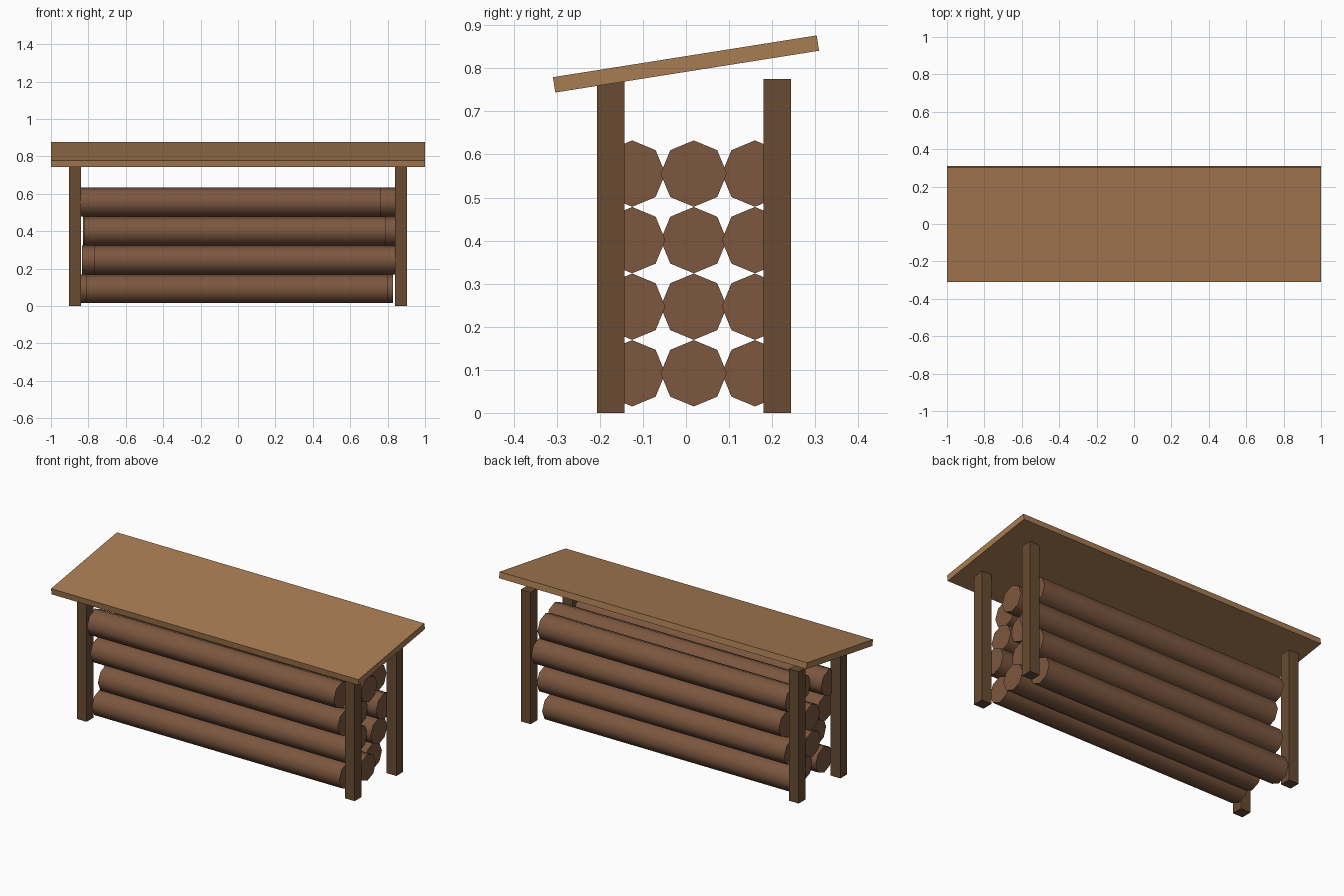
import bpy
from math import radians

if "Cube" in bpy.data.objects:
    bpy.data.objects.remove(bpy.data.objects["Cube"])


def material(name, color):
    m = bpy.data.materials.new(name)
    m.diffuse_color = (*color, 1)
    m.use_nodes = True
    m.node_tree.nodes["Principled BSDF"].inputs["Base Color"].default_value = m.diffuse_color
    return m


ROOF = material("roof_wood", (0.39, 0.20, 0.085))
POST = material("post_wood", (0.14, 0.07, 0.032))
LOG = material("log_bark", (0.20, 0.095, 0.05))


def box(name, center, size, mat, tilt=0):
    bpy.ops.mesh.primitive_cube_add(size=1, location=center)
    o = bpy.context.object
    o.name = name
    o.scale = size
    bpy.ops.object.transform_apply(location=False, rotation=False, scale=True)
    o.rotation_euler.x = radians(tilt)
    o.data.materials.append(mat)


def log(name, center, radius=0.077, length=1.61):
    # eight-sided log lying along x, with a corner pointing up
    bpy.ops.mesh.primitive_cylinder_add(vertices=8, radius=radius, depth=length,
                                        location=center, rotation=(0, radians(90), 0))
    o = bpy.context.object
    o.name = name
    o.data.materials.append(LOG)
    bpy.ops.object.shade_smooth_by_angle(angle=radians(60))


# Sloping roof board
box("roof", (0, 0, 0.81), (2, 0.62, 0.036), ROOF, 9)

# Four corner posts
for side, x in (("left", -0.872), ("right", 0.872)):
    for place, y in (("front", -0.175), ("back", 0.212)):
        box(f"{place}_{side}_post", (x, y, 0.3875), (0.064, 0.064, 0.775), POST)

# Stacked logs: sideways shift of each log, rows from bottom to top
shifts = {
    "front": (-0.125, (-0.005, 0.035, -0.015, -0.04)),
    "middle": (0.018, (0.025, -0.03, -0.025, 0.035)),
    "back": (0.16, (-0.035, 0.0, 0.035, -0.005)),
}
for column, (y, row_shifts) in shifts.items():
    for row, x in enumerate(row_shifts):
        log(f"{column}_log_{row + 1}", (x, y, 0.092 + 0.1545 * row))
